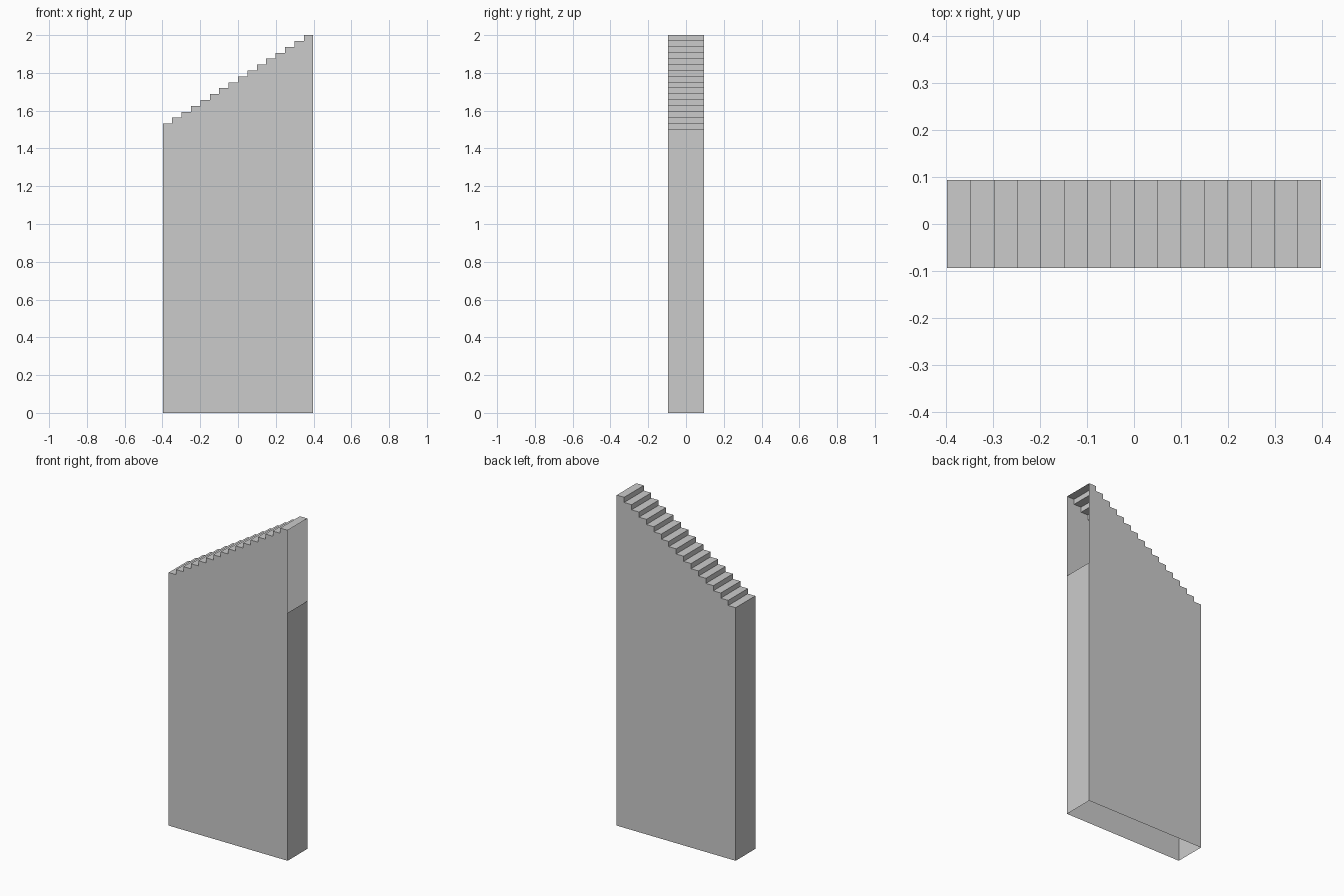
import bpy, bmesh

if "Cube" in bpy.data.objects:
    bpy.data.objects.remove(bpy.data.objects["Cube"])

HALF_W, HALF_D = 0.398, 0.094   # half width (x) and half depth (y)
STEPS, BASE, TOP = 16, 1.5, 2.0
RUN = 2 * HALF_W / STEPS
RISE = (TOP - BASE) / STEPS


def shell(name, strips, panels=()):
    """Thin sheets: strips run along an (x, z) path across the depth,
    panels are flat (x, z) outlines placed on the front and back."""
    bm = bmesh.new()
    for path in strips:
        rows = [[bm.verts.new((x, y, z)) for y in (-HALF_D, HALF_D)] for x, z in path]
        for (a, b), (c, d) in zip(rows, rows[1:]):
            bm.faces.new((a, c, d, b))
    for outline in panels:
        bm.faces.new([bm.verts.new((x, -HALF_D, z)) for x, z in outline])
        bm.faces.new([bm.verts.new((x, HALF_D, z)) for x, z in reversed(outline)])
    mesh = bpy.data.meshes.new(name)
    bm.to_mesh(mesh)
    bm.free()
    obj = bpy.data.objects.new(name, mesh)
    bpy.context.collection.objects.link(obj)
    return obj


# Stair profile, climbing from left to right
stairs = [(-HALF_W, BASE)]
for i in range(STEPS):
    z = BASE + (i + 1) * RISE
    stairs += [(-HALF_W + i * RUN, z), (-HALF_W + (i + 1) * RUN, z)]

# Treads and risers
shell("stepped_top", [stairs])

# Front and back panels following the stair outline
shell("side_panels", [], [[(-HALF_W, 0), (HALF_W, 0)] + stairs[:0:-1]])

# End walls: the right one stops at the stair base, leaving an opening; the bottom is open
shell("left_wall", [[(-HALF_W, BASE), (-HALF_W, 0)]])
shell("right_wall", [[(HALF_W, 0), (HALF_W, BASE)]])

# Face the sheets outward
for obj in bpy.data.objects:
    bm = bmesh.new()
    bm.from_mesh(obj.data)
    bm.normal_update()
    for f in bm.faces:
        n, c = f.normal, f.calc_center_median()
        out = n.z if abs(n.z) > 0.5 else n.y * c.y
        if abs(n.x) > 0.5:
            out = n.x if obj.name == "right_wall" else -n.x
        if out < 0:
            f.normal_flip()
    bm.to_mesh(obj.data)
    bm.free()
